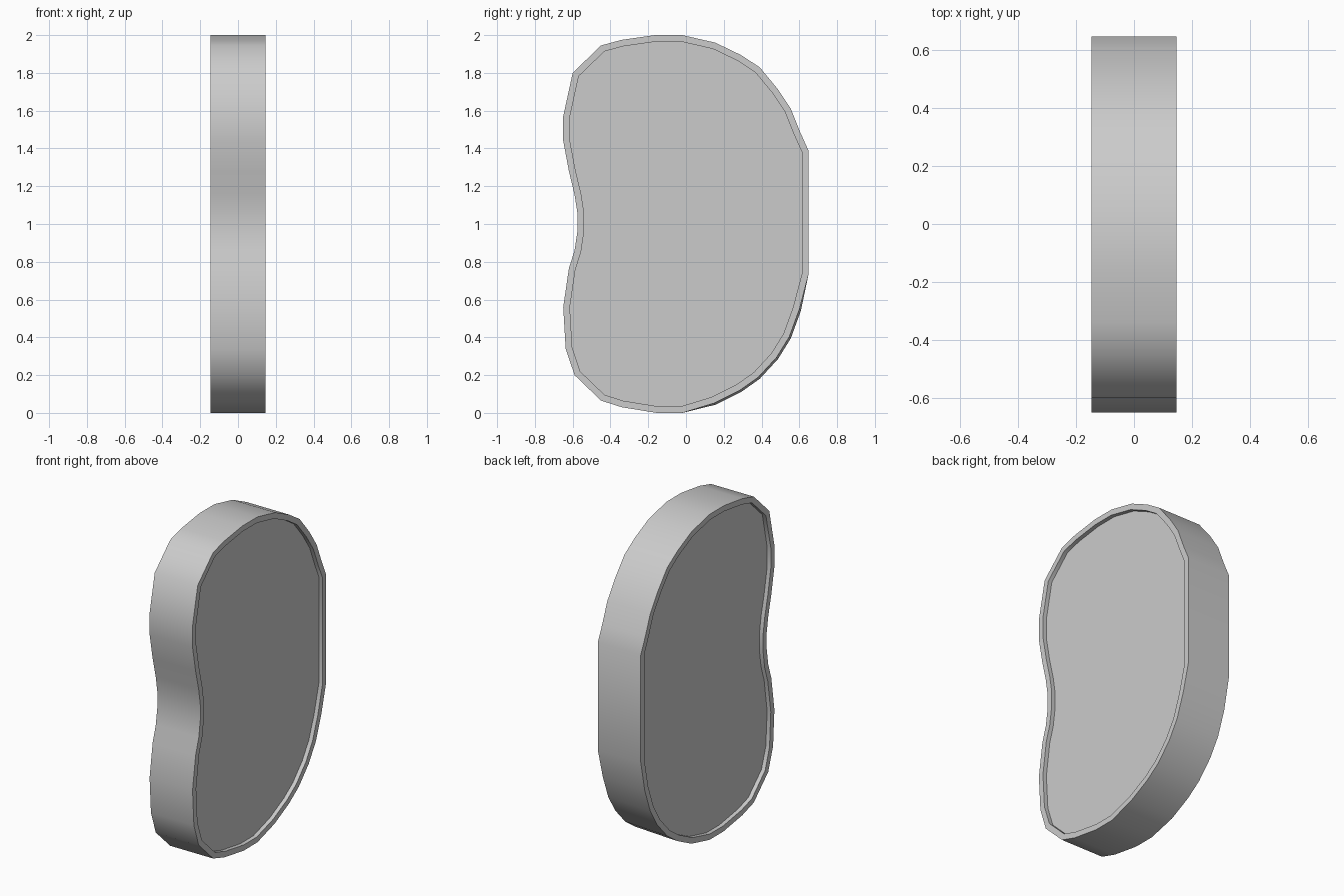
import bpy, bmesh
from mathutils import Vector

if "Cube" in bpy.data.objects:
    bpy.data.objects.remove(bpy.data.objects["Cube"])

# Kidney outline in (y, z), clockwise from the upper left
OUTLINE = [(-.45, 1.945), (-.34, 1.975), (-.165, 2), (-.02, 2), (.155, 1.96), (.29, 1.895),
           (.39, 1.83), (.485, 1.715), (.555, 1.61), (.605, 1.485), (.648, 1.39), (.648, .73),
           (.608, .54), (.555, .395), (.487, .285), (.39, .18), (.295, .113), (.155, .043),
           (-.02, 0), (-.155, 0), (-.34, .03), (-.45, .065), (-.59, .2), (-.637, .34),
           (-.65, .56), (-.62, .765), (-.59, .86), (-.575, .96), (-.575, 1.06), (-.59, 1.155),
           (-.62, 1.28), (-.65, 1.44), (-.65, 1.57), (-.6, 1.8)]
HALF, RIM, DEPTH = .146, .035, .025


def inset(points, amount):
    """Move a clockwise outline inwards by a mitred distance."""
    result = []
    for i, p in enumerate(points):
        a, b, c = Vector(points[i - 1]), Vector(p), Vector(points[(i + 1) % len(points)])
        d1, d2 = (b - a).normalized(), (c - b).normalized()
        n1, n2 = Vector((d1.y, -d1.x)), Vector((d2.y, -d2.x))
        result.append(tuple(b + (n1 + n2) * amount / (1 + n1.dot(n2))))
    return result


# The right face is a touch smaller along its lower back edge
right_outline = [(y - .008, z + .008) if 12 <= i <= 17 else (y, z)
                 for i, (y, z) in enumerate(OUTLINE)]
left_inner, right_inner = inset(OUTLINE, RIM), inset(right_outline, RIM)

bm = bmesh.new()
sections = [(-HALF + DEPTH, left_inner), (-HALF, left_inner), (-HALF, OUTLINE),
            (HALF, right_outline), (HALF, right_inner), (HALF - DEPTH, right_inner)]
rings = [[bm.verts.new((x, y, z)) for y, z in pts] for x, pts in sections]

# Rim walls, lips and outer band
count = len(OUTLINE)
for r, s in zip(rings, rings[1:]):
    for i in range(count):
        j = (i + 1) % count
        bm.faces.new((r[i], r[j], s[j], s[i]))
# Recessed panels
bm.faces.new(rings[0])
bm.faces.new(rings[-1])
bmesh.ops.recalc_face_normals(bm, faces=bm.faces)

mesh = bpy.data.meshes.new("kidney_panel")
bm.to_mesh(mesh)
bm.free()
panel = bpy.data.objects.new("kidney_panel", mesh)
bpy.context.collection.objects.link(panel)
bpy.context.view_layer.objects.active = panel
panel.select_set(True)
bpy.ops.object.shade_smooth_by_angle(angle=.7)
